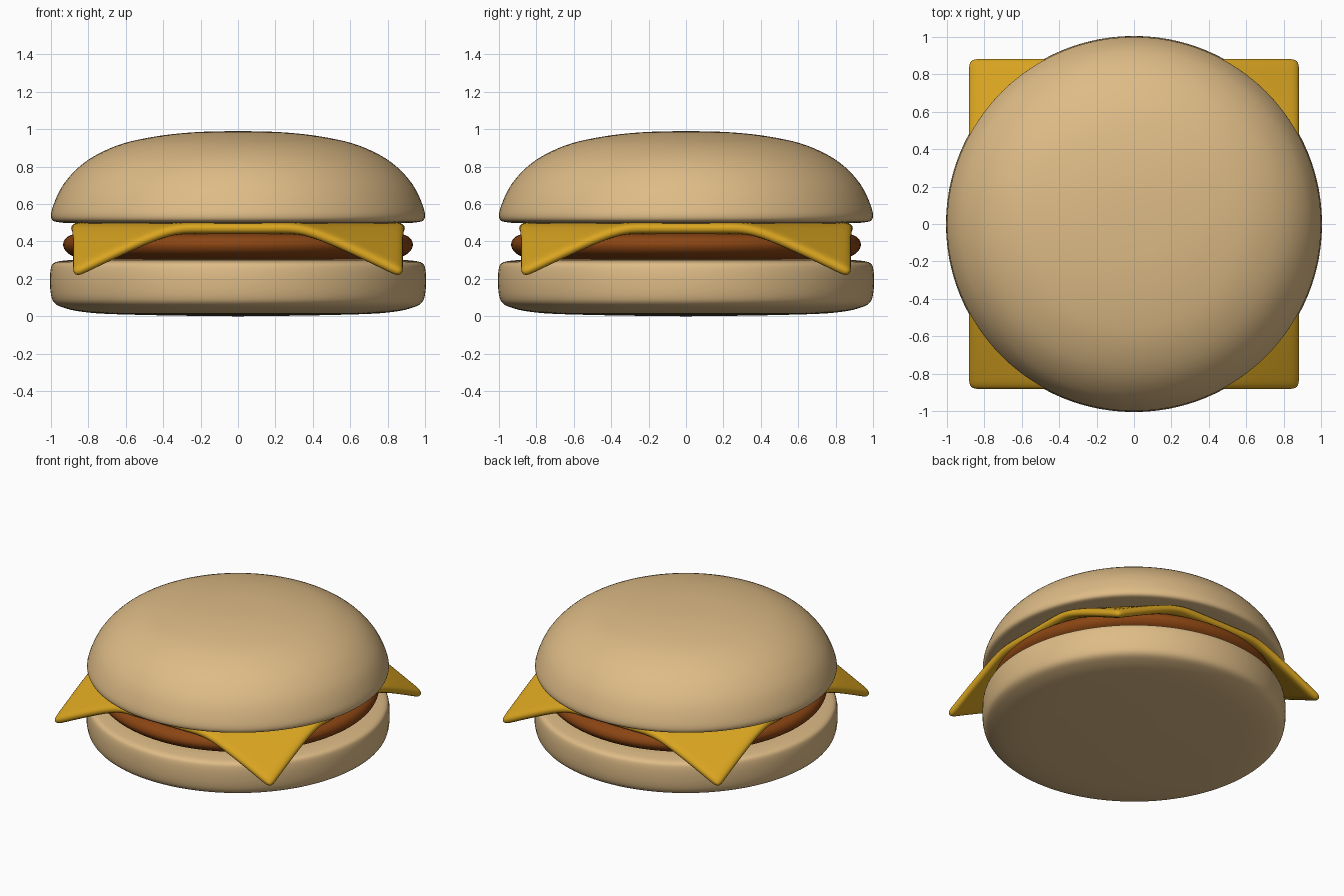
import bpy
import bmesh
import math
from mathutils import Vector

if "Cube" in bpy.data.objects:
    bpy.data.objects.remove(bpy.data.objects["Cube"], do_unlink=True)


def material(name, colour):
    mat = bpy.data.materials.new(name)
    mat.use_nodes = True
    mat.diffuse_color = (*colour, 1)
    mat.node_tree.nodes["Principled BSDF"].inputs["Base Color"].default_value = (*colour, 1)
    return mat


def make_object(name, bm, mat):
    mesh = bpy.data.meshes.new(name)
    bmesh.ops.recalc_face_normals(bm, faces=bm.faces)
    bm.to_mesh(mesh)
    bm.free()
    mesh.materials.append(mat)
    mesh.shade_smooth()
    obj = bpy.data.objects.new(name, mesh)
    bpy.context.collection.objects.link(obj)
    return obj


def smooth_profile(points, steps=5):
    """Catmull-Rom curve through (radius, height) points."""
    pts = [Vector(p) for p in points]
    pts = [pts[0]] + pts + [pts[-1]]
    curve = []
    for a, b, c, d in zip(pts, pts[1:], pts[2:], pts[3:]):
        # centripetal tangents stop overshoot between long and short spans
        ab, bc, cd = [max(math.sqrt((q - p).length), 0.001) for p, q in ((a, b), (b, c), (c, d))]
        m1 = (c - b) + bc * ((b - a) / ab - (c - a) / (ab + bc))
        m2 = (c - b) + bc * ((d - c) / cd - (d - b) / (bc + cd))
        for i in range(steps):
            t = i / steps
            curve.append(b + m1 * t + (3 * (c - b) - 2 * m1 - m2) * t ** 2
                         + (2 * (b - c) + m1 + m2) * t ** 3)
    return curve + [pts[-1]]


def lathe(name, points, mat, segments=96):
    bm = bmesh.new()
    verts = [bm.verts.new((max(p.x, 0), 0, p.y)) for p in smooth_profile(points)]
    edges = [bm.edges.new(pair) for pair in zip(verts, verts[1:])]
    bmesh.ops.spin(bm, geom=verts + edges, cent=(0, 0, 0), axis=(0, 0, 1),
                   angle=math.tau, steps=segments, use_duplicate=False)
    bmesh.ops.remove_doubles(bm, verts=bm.verts, dist=0.0005)
    return make_object(name, bm, mat)


bread = material("bread tan", (0.73, 0.50, 0.24))
meat = material("meat brown", (0.258, 0.06, 0.0065))
cheddar = material("cheese yellow", (0.70, 0.376, 0.0144))

# Buns and patty
lathe("bottom_bun", [(0, 0), (0.5, 0.007), (0.8, 0.02), (0.92, 0.042), (0.98, 0.07),
                     (1, 0.115), (1, 0.26), (0.985, 0.285), (0.92, 0.299), (0.8, 0.303),
                     (0, 0.303)], bread)
lathe("patty", [(0, 0.297), (0.8, 0.3), (0.88, 0.32), (0.922, 0.35), (0.935, 0.383),
                (0.92, 0.418), (0.87, 0.442), (0.8, 0.452), (0, 0.452)], meat)
lathe("top_bun", [(0, 0.498), (0.85, 0.497), (0.95, 0.502), (0.99, 0.512), (1, 0.535),
                  (0.985, 0.6), (0.93, 0.71), (0.82, 0.823), (0.65, 0.912), (0.45, 0.96),
                  (0.22, 0.985), (0, 0.99)], bread)

# Cheese slice: a square sheet whose corners fold down
bm = bmesh.new()
bmesh.ops.create_grid(bm, x_segments=24, y_segments=24, size=0.895)
for v in bm.verts:
    reach = abs(v.co.x) + abs(v.co.y) - 1.17
    drop = 0.0
    if reach > 0:
        drop = 0.5 * reach ** 2 / (reach + 0.12)
    v.co.z = 0.5 - drop
cheese = make_object("cheese_slice", bm, cheddar)
if cheese.data.polygons[0].normal.z < 0:
    cheese.data.flip_normals()
solid = cheese.modifiers.new("thickness", "SOLIDIFY")
solid.thickness = 0.06
solid.offset = -1
rounding = cheese.modifiers.new("rounding", "SUBSURF")
rounding.levels = rounding.render_levels = 2
